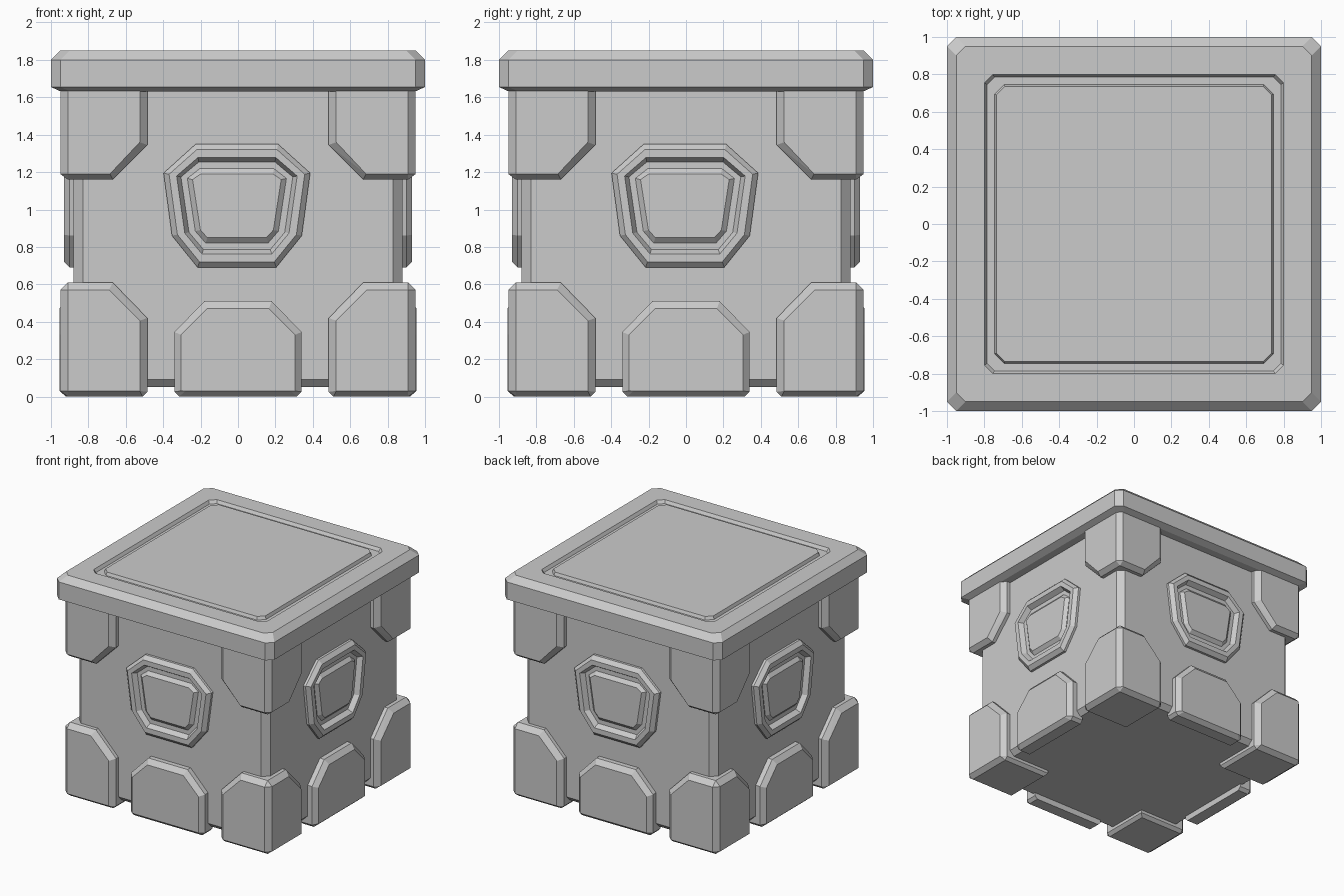
import bpy, bmesh, math

if "Cube" in bpy.data.objects:
    bpy.data.objects.remove(bpy.data.objects["Cube"])

FRONT, EDGE = 0.95, 0.91   # corner block face plane and start of its chamfer


def finish(name, bm):
    bmesh.ops.recalc_face_normals(bm, faces=bm.faces[:])
    me = bpy.data.meshes.new(name)
    bm.to_mesh(me)
    bm.free()
    ob = bpy.data.objects.new(name, me)
    bpy.context.collection.objects.link(ob)
    return ob


def loft(name, loops):
    """Skin a stack of matching outlines and cap both ends."""
    bm = bmesh.new()
    rings = [[bm.verts.new(p) for p in lp] for lp in loops]
    for a, b in zip(rings, rings[1:]):
        for i in range(len(a)):
            j = (i + 1) % len(a)
            bm.faces.new((a[i], a[j], b[j], b[i]))
    bm.faces.new(rings[0])
    bm.faces.new(rings[-1])
    return finish(name, bm)


def four_ways(ob):
    """Repeat a part around the z axis."""
    base = ob.name
    for k in range(1, 4):
        c = ob.copy()
        c.name = f"{base}_{k + 1}"
        c.rotation_euler.z = k * math.pi / 2
        bpy.context.collection.objects.link(c)


def square(h, c, z):
    """Square outline with cut corners."""
    q = [(h, h - c), (h - c, h), (c - h, h), (-h, h - c)]
    return [(x, y, z) for x, y in q + [(-x, -y) for x, y in q]]


def mirrored(half):
    """Complete a right-hand half outline (x, z)."""
    return half + [(-x, z) for x, z in reversed(half)]


def at_depth(outline, y):
    return [(x, y, z) for x, z in outline]


def corner_block(name, face, outline):
    """Chamfered block wrapping a vertical corner, as the hull of both faces."""
    pts = [(x, -FRONT, z) for x, z in face] + [(x, -EDGE, z) for x, z in outline]
    pts += [(y, x, z) for x, y, z in pts]
    pts += [(x, x, z) for x, z in outline]
    bm = bmesh.new()
    for p in pts:
        bm.verts.new(p)
    bmesh.ops.remove_doubles(bm, verts=bm.verts[:], dist=1e-5)
    res = bmesh.ops.convex_hull(bm, input=bm.verts[:])
    junk = {v for v in res["geom_interior"] if isinstance(v, bmesh.types.BMVert)}
    bmesh.ops.delete(bm, geom=list(junk), context='VERTS')
    bmesh.ops.dissolve_limit(bm, angle_limit=0.01, verts=bm.verts[:], edges=bm.edges[:])
    return finish(name, bm)


# main body
loft("body", [square(0.84, 0.05, 0.05), square(0.88, 0.05, 0.09), square(0.88, 0.05, 1.64)])

# lid with a shallow groove around its top panel
loft("lid", [square(*s) for s in (
    (0.945, 0.05, 1.63), (1.0, 0.05, 1.655), (1.0, 0.05, 1.80), (0.95, 0.05, 1.85),
    (0.80, 0.045, 1.85), (0.785, 0.04, 1.825), (0.745, 0.05, 1.825), (0.735, 0.045, 1.85))])

# corner feet
four_ways(corner_block(
    "corner_foot",
    [(-0.91, 0.03), (-0.525, 0.03), (-0.525, 0.405), (-0.69, 0.57), (-0.91, 0.57)],
    [(-0.91, 0), (-0.51, 0), (-0.485, 0.025), (-0.485, 0.42), (-0.67, 0.61), (-0.91, 0.61)]))

# corner brackets under the lid
four_ways(corner_block(
    "corner_bracket",
    [(-0.91, 1.64), (-0.525, 1.64), (-0.525, 1.36), (-0.685, 1.19), (-0.91, 1.19)],
    [(-0.91, 1.64), (-0.485, 1.64), (-0.485, 1.345), (-0.67, 1.16), (-0.91, 1.16)]))

# middle feet
foot_outer = mirrored([(0.315, 0), (0.34, 0.025), (0.34, 0.345), (0.18, 0.51)])
foot_face = mirrored([(0.28, 0.03), (0.305, 0.03), (0.305, 0.33), (0.165, 0.47)])
four_ways(loft("middle_foot", [at_depth(foot_outer, -0.82), at_depth(foot_outer, -0.92),
                               at_depth(foot_face, -0.955)]))

# framed badge on each side: outlines blended from rim to centre panel
rim = mirrored([(0.21, 0.69), (0.347, 0.86), (0.392, 1.195), (0.22, 1.35)])
panel = mirrored([(0.158, 0.85), (0.195, 0.89), (0.237, 1.16), (0.193, 1.19)])
steps = [(0, 0.86), (0, 0.90), (0.19, 0.93), (0.45, 0.93), (0.6, 0.89),
         (0.82, 0.89), (1, 0.915)]
four_ways(loft("side_badge", [
    [(a[0] + (b[0] - a[0]) * t - 0.006, -d, a[1] + (b[1] - a[1]) * t)
     for a, b in zip(rim, panel)] for t, d in steps]))
